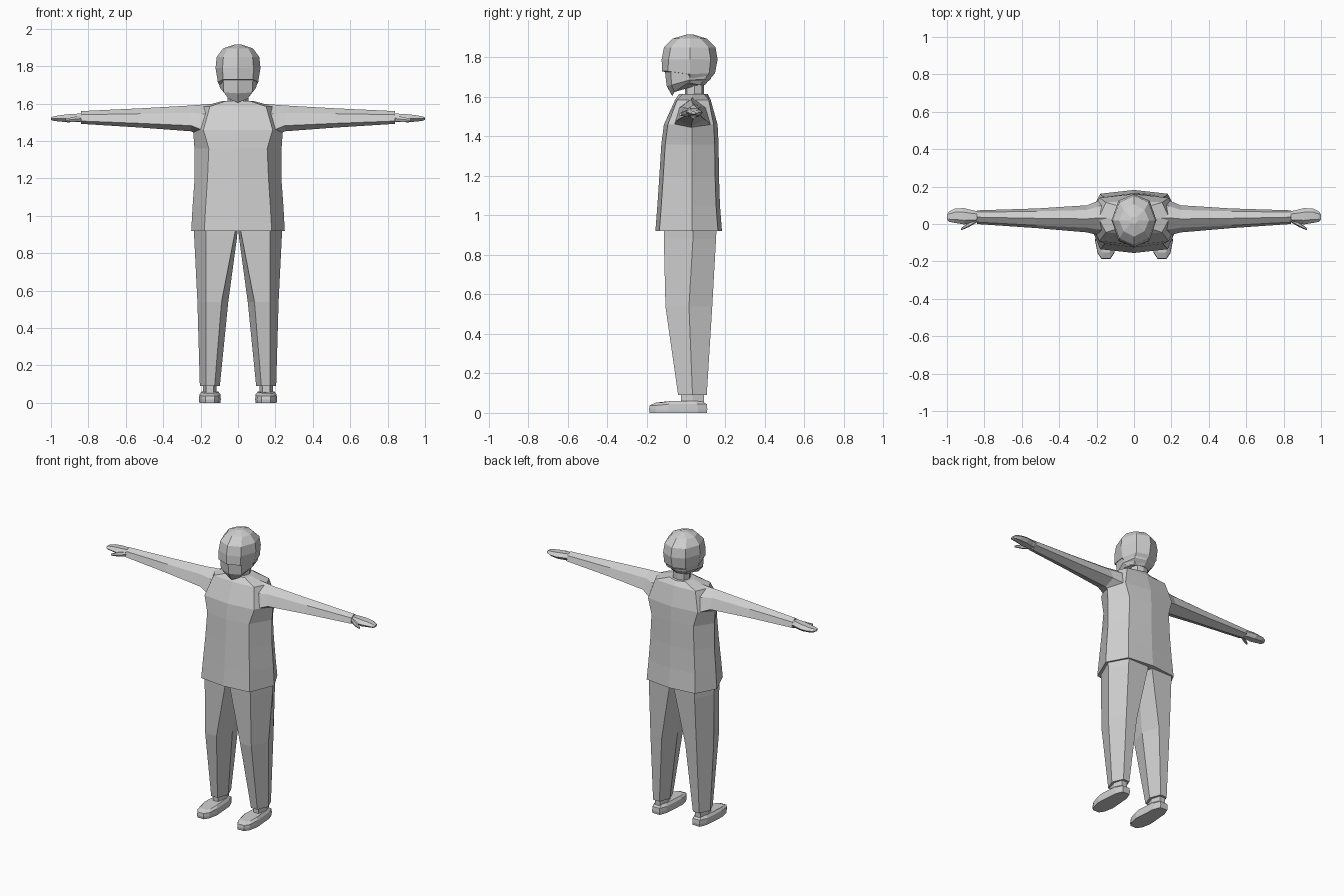
import bpy, bmesh

grey = bpy.data.materials.new("light grey")
grey.diffuse_color = (0.62, 0.62, 0.62, 1)


def loft(name, rings):
    """Skin a stack of equal-length rings and close both ends."""
    bm = bmesh.new()
    loops = [[bm.verts.new(p) for p in r] for r in rings]
    n = len(loops[0])
    for a, b in zip(loops, loops[1:]):
        for i in range(n):
            j = (i + 1) % n
            bm.faces.new((a[i], a[j], b[j], b[i]))
    bm.faces.new(loops[0])
    bm.faces.new(loops[-1])
    bmesh.ops.recalc_face_normals(bm, faces=bm.faces)
    mesh = bpy.data.meshes.new(name)
    bm.to_mesh(mesh)
    bm.free()
    mesh.materials.append(grey)
    ob = bpy.data.objects.new(name, mesh)
    bpy.context.collection.objects.link(ob)
    return ob


def ring8(w, wc, yf, yb, z, ym=0.03, bow=0.02, zs=None):
    """Eight-sided body section: centre, corner and side points, mirrored in x.
    zs optionally gives heights for front, front corner, side, back corner, back."""
    zs = zs or [z] * 5
    xs = (0, wc, w, wc, 0)
    ys = (yf, yf + bow, ym, yb - bow, yb)
    half = list(zip(xs, ys, zs))
    return half + [(-x, y, h) for x, y, h in half[3:0:-1]]


def both_sides(name, rings):
    for side, s in (("left", 1), ("right", -1)):
        loft(f"{side}_{name}", [[(s * x, y, z) for x, y, z in r] for r in rings])


# Long shirt
loft("shirt", [
    ring8(0.25, 0.18, -0.155, 0.182, 0.92),
    ring8(0.243, 0.173, -0.145, 0.172, 1.05),
    ring8(0.232, 0.163, -0.135, 0.167, 1.20),
    ring8(0.233, 0.156, -0.125, 0.165, 1.36),
    ring8(0.24, 0.185, -0.112, 0.16, 1.46),
    ring8(0.19, 0.15, -0.055, 0.125, 1.585, bow=0.01),
    ring8(0.08, 0.06, -0.035, 0.11, 1.615),
])

# Neck
loft("neck", [ring8(0.055, 0.04, -0.005, 0.09, z, ym=0.043, bow=0.01)
              for z in (1.59, 1.70)])

# Face and jaw
loft("face", [
    ring8(0.075, 0.05, -0.07, 0.09, 0, 0.0, 0.012,
          [1.605, 1.625, 1.665, 1.665, 1.66]),
    ring8(0.097, 0.076, -0.098, 0.125, 0, 0.015, 0.025,
          [1.655, 1.66, 1.685, 1.69, 1.69]),
    ring8(0.108, 0.08, -0.108, 0.14, 1.74, 0.02, 0.03),
])

# Hair cap with a fringe overhanging the face
loft("hair", [
    ring8(0.085, 0.06, -0.09, 0.095, 0, 0.02, 0.025,
          [1.722, 1.722, 1.67, 1.66, 1.66]),
    ring8(0.108, 0.08, -0.122, 0.147, 0, 0.02, 0.03,
          [1.73, 1.73, 1.715, 1.72, 1.72]),
    ring8(0.12, 0.083, -0.123, 0.16, 1.79, 0.02, 0.035),
    ring8(0.114, 0.078, -0.112, 0.15, 1.85, 0.02, 0.035),
    ring8(0.08, 0.056, -0.068, 0.105, 1.895, 0.02, 0.03),
    ring8(0.02, 0.014, 0.0, 0.04, 1.915, 0.02, 0.005),
])


# Sleeves: flat-sided with a ridge above and a keel below
def arm_ring(x, yf, yb, low, high, inset):
    mid = (yf + yb) / 2
    t = high - low
    return [(x, mid, low), (x, yf, low + 0.22 * t), (x, yf + inset, low + 0.72 * t),
            (x, mid, high), (x, yb - inset, low + 0.72 * t), (x, yb, low + 0.22 * t)]


both_sides("sleeve", [
    arm_ring(0.12, -0.075, 0.14, 1.40, 1.60, 0.03),
    arm_ring(0.19, -0.06, 0.125, 1.42, 1.595, 0.03),
    arm_ring(0.25, -0.045, 0.10, 1.452, 1.59, 0.025),
    arm_ring(0.52, -0.022, 0.083, 1.472, 1.575, 0.015),
    arm_ring(0.84, 0.0, 0.073, 1.492, 1.56, 0.01),
])


# Hands: flattened mitts
def mitt_ring(x, yf, yb, low, high):
    d, t = (yb - yf) * 0.25, (low + high) / 2
    return [(x, yf, t), (x, yf + d, high), (x, yb - d, high),
            (x, yb, t), (x, yb - d, low), (x, yf + d, low)]


both_sides("hand", [
    mitt_ring(0.82, 0.012, 0.065, 1.502, 1.548),
    mitt_ring(0.86, 0.004, 0.073, 1.502, 1.546),
    mitt_ring(0.91, -0.002, 0.085, 1.500, 1.543),
    mitt_ring(0.96, 0.006, 0.082, 1.505, 1.537),
    mitt_ring(0.99, 0.012, 0.066, 1.509, 1.531),
    mitt_ring(1.0, 0.025, 0.05, 1.514, 1.525),
])
both_sides("thumb", [
    mitt_ring(0.845, 0.005, 0.03, 1.505, 1.535),
    mitt_ring(0.885, -0.017, 0.008, 1.502, 1.528),
    mitt_ring(0.925, -0.034, -0.022, 1.506, 1.518),
])


# Trouser legs
def leg_ring(z, inner, ic, oc, outer, yf, yb, ym):
    return [(inner, ym, z), (ic, yf, z), (oc, yf, z),
            (outer, ym, z), (oc, yb, z), (ic, yb, z)]


both_sides("trouser_leg", [
    leg_ring(0.94, 0.0, 0.01, 0.17, 0.237, -0.113, 0.155, 0.035),
    leg_ring(0.88, 0.006, 0.022, 0.17, 0.234, -0.112, 0.152, 0.035),
    leg_ring(0.54, 0.052, 0.088, 0.172, 0.217, -0.104, 0.133, 0.015),
    leg_ring(0.09, 0.097, 0.125, 0.172, 0.204, -0.04, 0.105, 0.033),
])


# Ankles and shoes
def sole_ring(z, grow, toe):
    outline = [(-0.045, -0.155), (-0.024, -0.187), (0.024, -0.187), (0.045, -0.155),
               (0.058, -0.09), (0.046, 0.06), (0.027, 0.108), (-0.027, 0.108),
               (-0.046, 0.06), (-0.058, -0.09)]
    return [(0.15 + x * grow, -0.03 + (y + 0.03) * grow,
             z - (toe if y < -0.12 else 0)) for x, y in outline]


both_sides("ankle", [leg_ring(z, 0.115, 0.132, 0.17, 0.187, -0.025, 0.09, 0.033)
                     for z in (0.04, 0.11)])
both_sides("shoe", [
    sole_ring(0.0, 0.98, 0),
    sole_ring(0.018, 1.0, 0),
    sole_ring(0.044, 0.98, 0.006),
    sole_ring(0.06, 0.78, 0.008),
])
